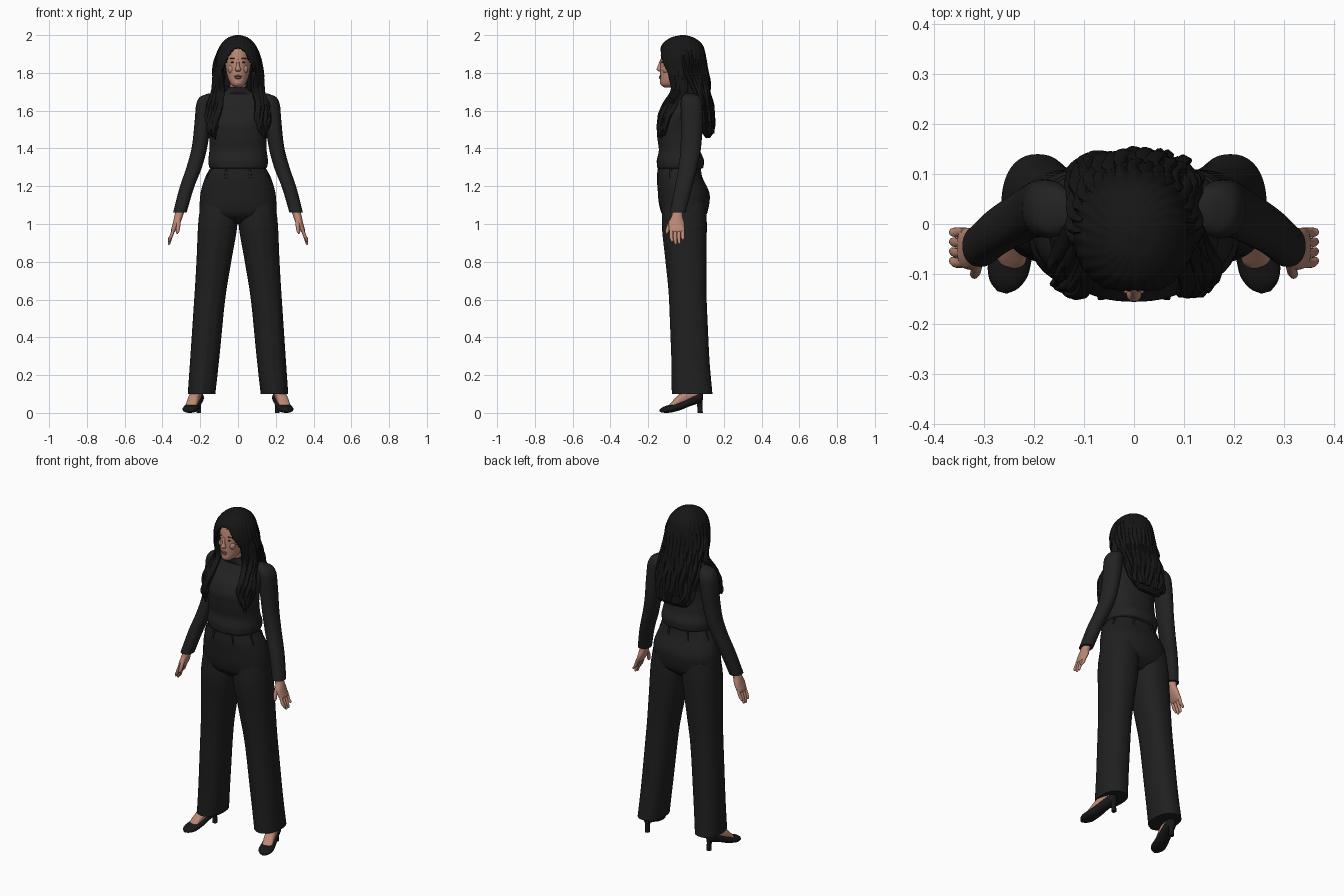
import bpy, bmesh, math, random
from mathutils import Matrix, Vector

random.seed(4)
if "Cube" in bpy.data.objects:
    bpy.data.objects.remove(bpy.data.objects["Cube"])


def material(name, *rgb):
    m = bpy.data.materials.new(name)
    m.use_nodes = True
    m.diffuse_color = (*rgb, 1)
    m.node_tree.nodes["Principled BSDF"].inputs["Base Color"].default_value = (*rgb, 1)
    return m


SKIN = material("warm_skin", .5, .25, .18)
LIPS = material("rose_lips", .32, .11, .09)
EYES = material("dark_eyes", .06, .035, .03)
HAIR = material("black_hair", .008, .008, .008)
BLOUSE = material("charcoal_blouse", .016, .016, .016)
TROUSERS = material("charcoal_trousers", .014, .014, .014)
SHOES = material("black_leather", .009, .009, .009)


def smooth_path(points, steps):
    """Monotone interpolation through a list of equal-length tuples."""
    deltas = [[b - a for a, b in zip(p, q)] for p, q in zip(points, points[1:])]

    def slope(i, k):
        if i == 0 or i == len(deltas):
            return deltas[min(i, len(deltas) - 1)][k]
        a, b = deltas[i - 1][k], deltas[i][k]
        return 2 * a * b / (a + b) if a * b > 0 else 0

    out = []
    for i, delta in enumerate(deltas):
        for s in range(steps):
            t = s / steps
            out.append([p + d * t * t * (3 - 2 * t)
                        + slope(i, k) * t * (1 - t) ** 2
                        - slope(i + 1, k) * t * t * (1 - t)
                        for k, (p, d) in enumerate(zip(points[i], delta))])
    out.append(list(points[-1]))
    return out


def loft(name, mat, stations, steps=6, segs=32, power=2.2, shape=None,
         sway=None, matrix=Matrix()):
    """Skin rounded sections given as (x, y, z, half width, half depth)."""
    bm = bmesh.new()
    rings = []
    path = smooth_path(stations, steps)
    for i, (x, y, z, rx, ry) in enumerate(path):
        t = i / (len(path) - 1)
        if sway:
            dx, dy = sway(t)
            x, y = x + dx, y + dy
        ring = []
        for j in range(segs):
            a = math.tau * j / segs
            c, s = math.cos(a), math.sin(a)
            k = shape(a, t) if shape else 1
            px = math.copysign(abs(c) ** (2 / power), c) * rx * k
            py = math.copysign(abs(s) ** (2 / power), s) * ry * k
            ring.append(bm.verts.new(matrix @ Vector((x + px, y + py, z))))
        rings.append(ring)
    for a, b in zip(rings, rings[1:]):
        for j in range(segs):
            k = (j + 1) % segs
            bm.faces.new((a[j], a[k], b[k], b[j]))
    bm.faces.new(rings[0])
    bm.faces.new(rings[-1])
    bmesh.ops.recalc_face_normals(bm, faces=bm.faces)
    for f in bm.faces:
        f.smooth = True
    me = bpy.data.meshes.new(name)
    bm.to_mesh(me)
    bm.free()
    me.set_sharp_from_angle(angle=math.radians(50))
    me.materials.append(mat)
    ob = bpy.data.objects.new(name, me)
    bpy.context.collection.objects.link(ob)
    return ob


def blob(name, mat, centre, size, matrix=Matrix()):
    """Small ellipsoid."""
    x, y, z = centre
    w, d, h = size
    arc = [(x, y, z - h * math.cos(a), w * math.sin(a), d * math.sin(a))
           for a in [.05 + i * .38 for i in range(9)]]
    loft(name, mat, arc, 1, 16, 2, matrix=matrix)


# Blouse with a softly gathered hem and a high collar
loft("blouse", BLOUSE, [
    (0, -.03, 1.29, .135, .105), (0, -.03, 1.3, .152, .122), (0, -.03, 1.335, .158, .125),
    (0, -.036, 1.4, .151, .108), (0, -.045, 1.47, .153, .108), (0, -.046, 1.52, .158, .11),
    (0, -.03, 1.58, .168, .106), (0, -.002, 1.64, .172, .085), (0, .002, 1.68, .135, .063),
    (0, -.015, 1.7, .07, .056), (0, -.027, 1.725, .05, .05)], segs=64,
    shape=lambda a, t: 1 + .012 * math.sin(11 * a + 9 * t) * max(0, 1 - 3 * t))

# Trouser top with belt loops
loft("trouser_hips", TROUSERS, [
    (0, -.038, 1.295, .148, .112), (0, -.034, 1.25, .172, .12), (0, -.011, 1.15, .2, .137),
    (0, -.009, 1.06, .205, .122), (0, -.005, 1.0, .1, .06)], segs=48)
for i in range(8):
    a = math.tau * (i + .5) / 8
    x, y = math.cos(a), math.sin(a)
    loft("belt_loop", TROUSERS, [(.174 * x, -.034 + .122 * y, 1.24, .007, .006),
                                 (.156 * x, -.036 + .118 * y, 1.29, .007, .006)], 1, 8, 4)

# Head, neck and face
loft("head", SKIN, [
    (0, -.09, 1.723, .016, .026), (0, -.084, 1.738, .036, .05), (0, -.06, 1.78, .056, .077),
    (0, -.04, 1.82, .064, .097), (0, -.03, 1.87, .07, .104), (0, -.025, 1.92, .067, .1),
    (0, -.02, 1.96, .04, .06), (0, -.02, 1.97, .01, .01)], segs=40, power=2)
loft("neck", SKIN, [(0, -.025, 1.7, .044, .045), (0, -.03, 1.78, .042, .045)])
loft("nose", SKIN, [(0, -.13, 1.872, .006, .006), (0, -.137, 1.84, .008, .011),
                    (0, -.14, 1.818, .015, .016), (0, -.134, 1.807, .01, .008)], segs=16)
blob("upper_lip", LIPS, (0, -.136, 1.783, ), (.021, .006, .005))
blob("lower_lip", LIPS, (0, -.136, 1.774), (.018, .007, .006))
blob("chin", SKIN, (0, -.122, 1.748), (.02, .016, .014))

# Paired limbs and features
for side, sx in (("left", 1), ("right", -1)):
    flip = Matrix.Diagonal((sx, 1, 1, 1))
    blob(side + "_eye", EYES, (.027, -.126, 1.856), (.012, .004, .004), flip)
    blob(side + "_eyebrow", EYES, (.028, -.126, 1.876), (.016, .004, .003), flip)
    blob(side + "_cheek", SKIN, (.032, -.105, 1.82), (.022, .02, .024), flip)

    # Sleeve and its cuff
    loft(side + "_sleeve", BLOUSE, [
        (.14, .022, 1.69, .02, .025), (.16, .026, 1.672, .042, .048), (.174, .03, 1.63, .048, .058),
        (.184, .032, 1.55, .045, .058), (.205, .025, 1.4, .041, .054), (.232, .01, 1.3, .041, .05),
        (.272, -.014, 1.19, .038, .046), (.308, -.044, 1.06, .036, .042)], matrix=flip)

    # Hand with four fingers and a thumb
    loft(side + "_palm", SKIN, [
        (.3, -.038, 1.09, .024, .028), (.312, -.046, 1.05, .023, .028),
        (.327, -.05, 1.0, .019, .042), (.342, -.048, .965, .013, .04),
        (.345, -.048, .955, .006, .03)], segs=20, matrix=flip)
    for i, tip in enumerate((.905, .89, .893, .915)):
        y = -.077 + .02 * i
        loft(side + "_finger", SKIN, [
            (.338, y, .98, .009, .01), (.354, y * 1.02, .935, .009, .01),
            (.364, y * .96, tip + .008, .007, .008), (.365, y * .96, tip, .003, .003)],
            4, 12, 2, matrix=flip)
    loft(side + "_thumb", SKIN, [
        (.316, -.065, 1.035, .012, .014), (.316, -.088, .995, .011, .012),
        (.32, -.1, .96, .009, .01), (.322, -.102, .948, .003, .003)], 4, 12, 2, matrix=flip)

    # Wide trouser leg with pressed crease
    loft(side + "_trouser_leg", TROUSERS, [
        (.1, -.006, 1.12, .095, .11), (.107, -.006, 1.0, .104, .116), (.128, .003, .8, .092, .106),
        (.15, .012, .6, .082, .097), (.175, .025, .3, .077, .098), (.193, .035, .1, .073, .105)],
        segs=64, power=2.3, matrix=flip,
        shape=lambda a, t: 1 + .05 * abs(math.sin(a)) ** 60 * (a > math.pi))

    # Pump and foot, lofted from heel to toe
    turn = (flip @ Matrix.Translation((.228, 0, 0)) @ Matrix.Rotation(math.radians(15), 4, "Z")
            @ Matrix.Rotation(math.pi / 2, 4, "X"))
    loft(side + "_shoe", SHOES, [
        (0, .085, -.09, .012, .018), (0, .08, -.07, .03, .03), (0, .062, -.02, .034, .027),
        (0, .036, .04, .039, .024), (0, .022, .09, .042, .021), (0, .016, .125, .03, .015),
        (0, .012, .142, .01, .007)], matrix=turn)
    loft(side + "_foot", SKIN, [
        (0, .1, -.06, .024, .035), (0, .085, -.01, .028, .045), (0, .07, .03, .03, .035),
        (0, .045, .07, .03, .02), (0, .035, .09, .018, .008)], segs=24, matrix=turn)
    loft(side + "_heel", SHOES, [
        (.208, .075, 0, .013, .014), (.208, .073, .04, .013, .014),
        (.21, .065, .085, .026, .025)], segs=20, matrix=flip)

# Main hair mass, opened in front of the face
mass = [
    (0, -.015, 2.0, .012, .012), (0, -.02, 1.99, .046, .052), (0, -.02, 1.96, .083, .098),
    (0, -.02, 1.92, .106, .118), (0, -.018, 1.86, .12, .126), (0, -.005, 1.8, .124, .121),
    (0, .02, 1.75, .124, .102), (0, .045, 1.7, .124, .08), (0, .078, 1.62, .122, .06),
    (0, .1, 1.54, .118, .04), (0, .115, 1.48, .1, .026), (0, .115, 1.455, .07, .012)]
hair = loft("hair_mass", HAIR, mass, 8, 120, 2.1,
            shape=lambda a, t: 1 + .014 * math.sin(26 * a + 12 * math.sin(5 * t)))
bm = bmesh.new()
bm.from_mesh(hair.data)


def over_face(f):
    c = f.calc_center_median()
    width = .065 * math.sqrt(max(0, 1.935 - c.z) / .07)
    return c.y < -.02 and 1.72 < c.z and abs(c.x) < width


bmesh.ops.delete(bm, geom=[f for f in bm.faces if over_face(f)], context="FACES")
bm.to_mesh(hair.data)
bm.free()
shell = hair.modifiers.new("thickness", "SOLIDIFY")
shell.thickness = .012


def lock(name, points, wave):
    """Wavy tapered lock of hair."""
    phase, turns = random.uniform(0, math.tau), random.uniform(11, 16)
    loft(name, HAIR, points, 7, 14, 2,
         sway=lambda t: (wave * t * math.sin(phase + turns * t),
                         .5 * wave * t * math.cos(phase + turns * t)),
         shape=lambda a, t: 1 + .12 * math.sin(4 * a + 8 * t))


# Locks falling down the back
for i in range(17):
    a = (i - 8) * .19
    end = random.randint(0, 1)
    points = []
    for k, (x, y, z, rx, ry) in enumerate(mass[3:len(mass) - end]):
        r = (.006, .012, .014, .015, .016, .016, .015, .012, .003)[k]
        points.append((.97 * rx * math.sin(a), y + .95 * ry * math.cos(a), z, r, r * .8))
    lock("back_lock", points, .012)

# Locks framing the face and resting on the chest
for sx in (1, -1):
    for i in range(7):
        u = i / 6
        d = random.uniform(-.008, .008)
        lock("front_lock", [
            (sx * (.085 + .02 * u), -.085 + .05 * u, 1.88, .008, .012),
            (sx * (.09 + .025 * u), -.075 + .05 * u, 1.8, .016, .02),
            (sx * (.09 + .035 * u), -.06 + .05 * u, 1.72, .018, .02),
            (sx * (.1 + .045 * u), -.105 + .05 * u, 1.64, .018, .018),
            (sx * (.108 + .045 * u), -.132 + .04 * u, 1.57, .018, .016),
            (sx * (.12 + .035 * u), -.138 + .03 * u, 1.51 + d, .014, .013),
            (sx * (.132 + .02 * u), -.138 + .02 * u, 1.455 + d + .02 * u, .003, .003)], .011)
